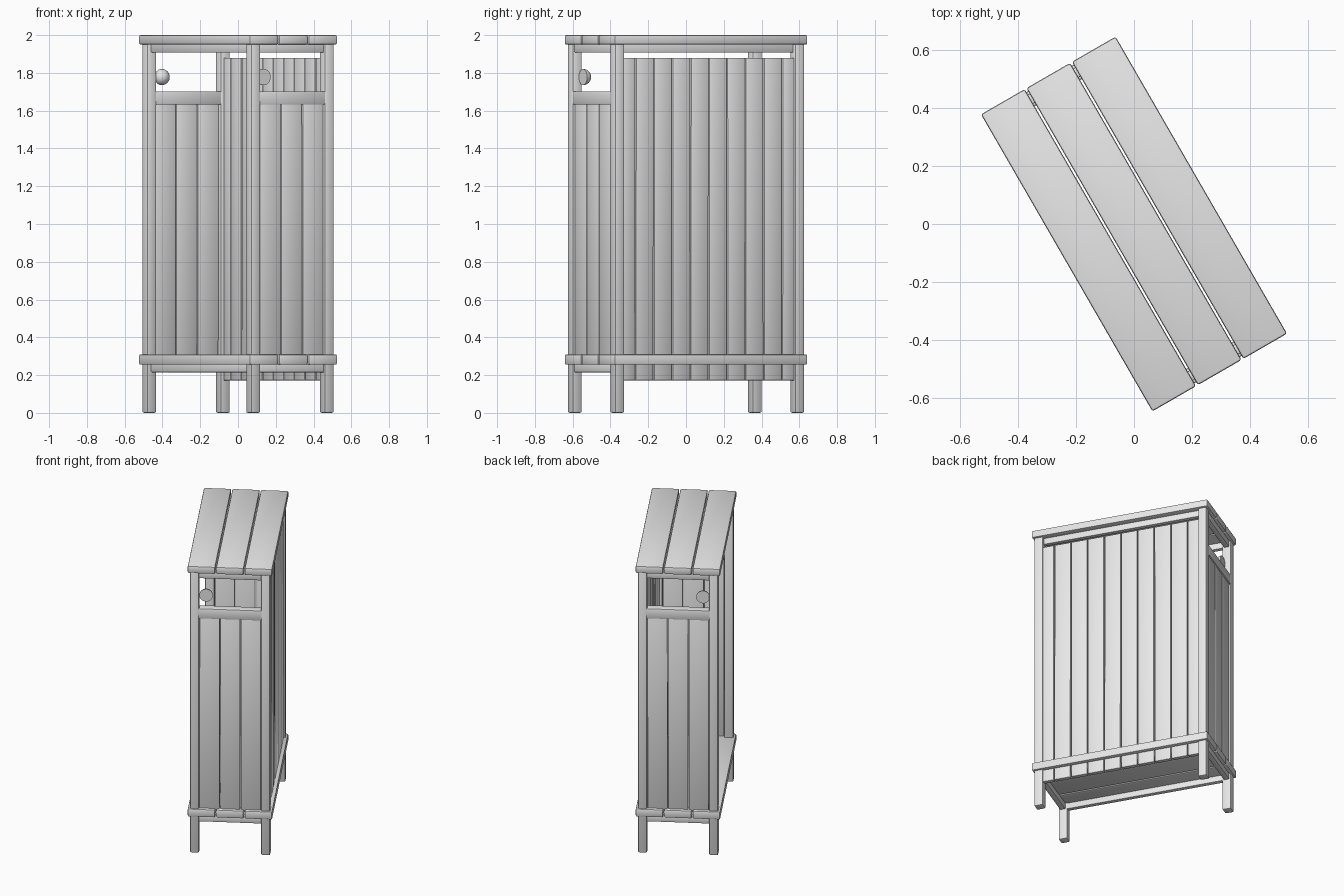
import bpy, bmesh, math, random
from mathutils import Matrix, Vector

random.seed(4)
if "Cube" in bpy.data.objects:
    bpy.data.objects.remove(bpy.data.objects["Cube"])

TURN = Matrix.Rotation(math.radians(30), 4, 'Z')   # whole stall stands at an angle
PX, PY, POST = 0.225, 0.55, 0.058                  # post positions and thickness
ROOF_X, ROOF_Y = 0.271, 0.59                       # half sizes of roof and floor
parts = []

wood = bpy.data.materials.new("pale_grey")
grey = (0.8, 0.8, 0.8, 1)
wood.use_nodes = True
wood.diffuse_color = grey
wood.node_tree.nodes["Principled BSDF"].inputs["Base Color"].default_value = grey


def finish(bm, name):
    bm.transform(TURN)
    mesh = bpy.data.meshes.new(name)
    bm.to_mesh(mesh)
    bm.free()
    mesh.materials.append(wood)
    obj = bpy.data.objects.new(name, mesh)
    bpy.context.collection.objects.link(obj)
    parts.append(obj)


def box(name, x, y, z, bevel=0.006, lean=0.0):
    """Bevelled bar between the (low, high) limits on each axis."""
    spans = (x, y, z)
    size = Vector([hi - lo for lo, hi in spans])
    middle = Vector([(hi + lo) / 2 for lo, hi in spans])
    bm = bmesh.new()
    bmesh.ops.create_cube(bm, size=1)
    bmesh.ops.scale(bm, vec=size, verts=bm.verts)
    bmesh.ops.bevel(bm, geom=bm.edges[:], offset=bevel, segments=2,
                    profile=0.5, affect='EDGES')
    axis = 'X' if size.x < size.y else 'Y'
    bm.transform(Matrix.Translation(middle) @ Matrix.Rotation(lean, 4, axis))
    finish(bm, name)


def around(centre, width):
    return (centre - width / 2, centre + width / 2)


def side_name(sx, sy):
    return ("front" if sx < 0 else "back") + ("_left" if sy > 0 else "_right")


# Roof and floor, three long boards each
pitch = 2 * ROOF_X / 3
for label, z in (("roof_board", (1.95, 2.0)), ("floor_board", (0.255, 0.31))):
    for i in (-1, 0, 1):
        box(f"{label}_{i + 2}", around(i * pitch, pitch - 0.007),
            (-ROOF_Y, ROOF_Y), z, 0.008)

# Corner posts with rounded edges
for sx in (-1, 1):
    for sy in (-1, 1):
        box("post_" + side_name(sx, sy), around(sx * PX, POST),
            around(sy * PY, POST), (0, 1.955), 0.009)

# Beams under the roof and under the floor
for label, z in (("top_beam", (1.908, 1.955)), ("bottom_beam", (0.215, 0.26))):
    for s in (-1, 1):
        box(f"{label}_long_{s}", around(s * (PX - 0.01), 0.03), (-PY, PY), z, 0.004)
        box(f"{label}_short_{s}", (-PX, PX), around(s * PY, 0.036), z, 0.004)

# Closed long wall of ten planks, the outer two cut to fit between the posts
step, limit = 0.112, PY - POST / 2 + 0.004
for i in range(10):
    lo = (i - 5) * step
    y = (max(lo + 0.003, -limit), min(lo + step - 0.003, limit))
    box(f"wall_plank_{i + 1}", (0.214, 0.243), y, (0.172, 1.88), 0.003,
        random.uniform(-0.001, 0.001))

# Half-height end walls with rail, and a round knob beside the front posts
inner = PX - POST / 2
for s in (-1, 1):
    end = "left" if s > 0 else "right"
    width = 2 * inner / 3
    for i in (-1, 0, 1):
        box(f"{end}_end_plank_{i + 2}", around(i * width, width - 0.005),
            around(s * 0.555, 0.028), (0.3, 1.64), 0.003,
            random.uniform(-0.001, 0.001))
    box(f"{end}_end_rail", (-inner - 0.006, inner + 0.006),
        around(s * PY, 0.056), (1.632, 1.702), 0.006)

    bm = bmesh.new()
    bmesh.ops.create_uvsphere(bm, u_segments=24, v_segments=16, radius=0.043)
    cut = bmesh.ops.bisect_plane(bm, geom=bm.verts[:] + bm.edges[:] + bm.faces[:],
                                 plane_co=(0, 0, 0), plane_no=(0, s, 0),
                                 clear_outer=True)
    rim = [e for e in cut["geom_cut"] if isinstance(e, bmesh.types.BMEdge)]
    bmesh.ops.holes_fill(bm, edges=rim)
    bm.transform(Matrix.Translation((-0.155, s * 0.54, 1.778)))
    finish(bm, f"{end}_knob")

# Smooth the rounded edges, keep the corners crisp
bpy.ops.object.select_all(action='DESELECT')
for obj in parts:
    obj.select_set(True)
bpy.context.view_layer.objects.active = parts[0]
bpy.ops.object.shade_smooth_by_angle(angle=math.radians(35))
